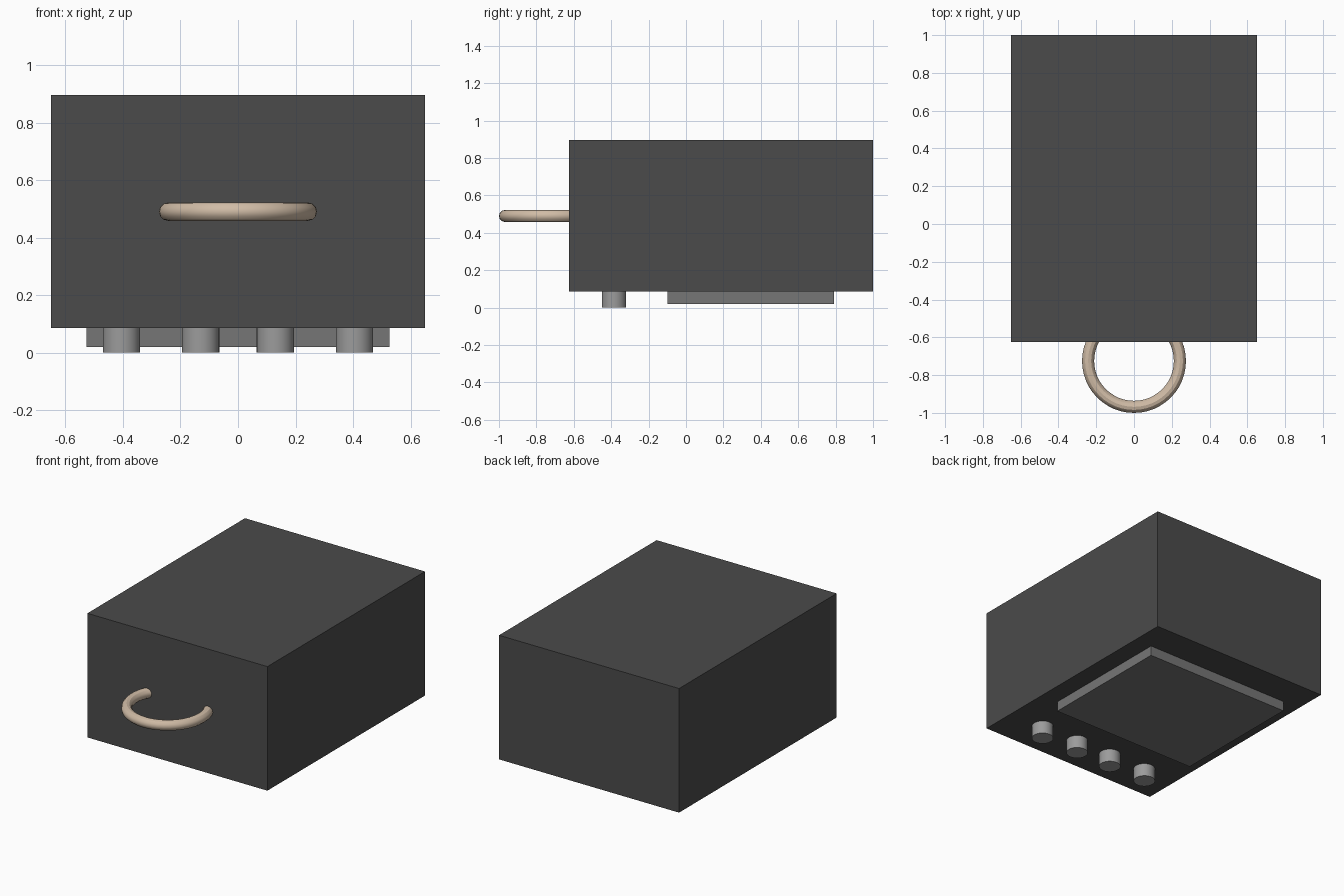
import bpy

if "Cube" in bpy.data.objects:
    bpy.data.objects.remove(bpy.data.objects["Cube"])


def material(name, color):
    mat = bpy.data.materials.new(name)
    mat.diffuse_color = (*color, 1)
    mat.use_nodes = True
    mat.node_tree.nodes["Principled BSDF"].inputs["Base Color"].default_value = mat.diffuse_color
    return mat


def finish(name, mat, smooth=False):
    obj = bpy.context.object
    obj.name = name
    if mat:
        obj.data.materials.append(mat)
    if smooth:
        bpy.ops.object.shade_smooth_by_angle()
    return obj


def box(name, low, high, mat):
    centre = [(a + b) / 2 for a, b in zip(low, high)]
    bpy.ops.mesh.primitive_cube_add(size=1, location=centre)
    bpy.context.object.scale = [b - a for a, b in zip(low, high)]
    bpy.ops.object.transform_apply(location=False, rotation=False, scale=True)
    return finish(name, mat)


dark = material("dark_metal", (0.07, 0.07, 0.07))
grey = material("panel_grey", (0.18, 0.18, 0.18))
tan = material("handle_tan", (0.63, 0.5, 0.38))
knob_grey = material("knob_grey", (0.33, 0.33, 0.33))

# Main casing and the raised panel underneath
box("body", (-0.65, -0.625, 0.085), (0.65, 1.0, 0.895), dark)
box("bottom_panel", (-0.527, -0.1, 0.02), (0.527, 0.79, 0.095), grey)

# Row of knobs under the front edge
for i, x in enumerate((-0.405, -0.13, 0.13, 0.405)):
    bpy.ops.mesh.primitive_cylinder_add(vertices=32, radius=0.065, depth=0.095,
                                        location=(x, -0.385, 0.0475))
    finish(f"knob_{i + 1}", knob_grey, smooth=True)

# Ring handle, partly sunk into the front
bpy.ops.mesh.primitive_torus_add(major_radius=0.243, minor_radius=0.032,
                                 major_segments=48, minor_segments=12,
                                 location=(0, -0.725, 0.49))
finish("ring_handle", tan, smooth=True)
